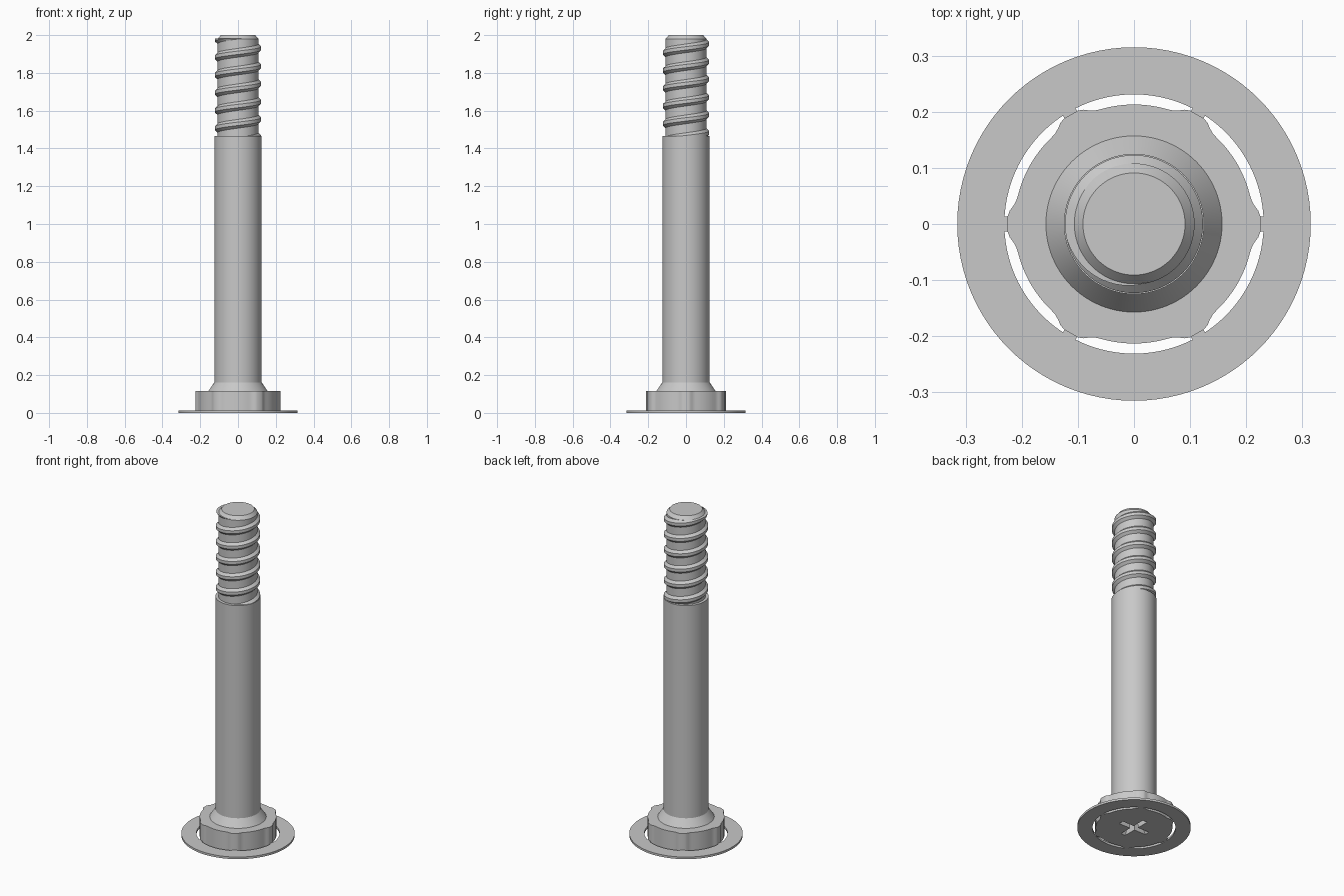
import bpy, bmesh
from math import sin, cos, radians, pi

cube = bpy.data.objects.get("Cube")
if cube:
    bpy.data.objects.remove(cube, do_unlink=True)

steel = bpy.data.materials.new("plain grey")
steel.use_nodes = True
GREY = (0.58, 0.58, 0.58, 1)
steel.diffuse_color = GREY
steel.node_tree.nodes["Principled BSDF"].inputs["Base Color"].default_value = GREY


def loft(name, rings, caps=(True, True), wrap=False):
    """Skin a row of matching closed loops, with optional end caps."""
    bm = bmesh.new()
    loops = [[bm.verts.new(p) for p in ring] for ring in rings]
    n = len(loops[0])
    pairs = list(zip(loops, loops[1:]))
    if wrap:
        pairs.append((loops[-1], loops[0]))
    for a, b in pairs:
        for i in range(n):
            j = (i + 1) % n
            bm.faces.new((a[i], a[j], b[j], b[i]))
    if not wrap:
        if caps[0]:
            bm.faces.new(loops[0][::-1])
        if caps[1]:
            bm.faces.new(loops[-1])
    bmesh.ops.recalc_face_normals(bm, faces=bm.faces)
    mesh = bpy.data.meshes.new(name)
    bm.to_mesh(mesh)
    bm.free()
    mesh.materials.append(steel)
    obj = bpy.data.objects.new(name, mesh)
    bpy.context.collection.objects.link(obj)
    return obj


def select(obj):
    bpy.ops.object.select_all(action='DESELECT')
    obj.select_set(True)
    bpy.context.view_layer.objects.active = obj


def smooth(obj):
    select(obj)
    bpy.ops.object.shade_smooth_by_angle(angle=radians(30))


def circle(r, z, n=96):
    return [(r * cos(2 * pi * i / n), r * sin(2 * pi * i / n), z) for i in range(n)]


# Head outline: a round with six small lobes
LOBE = ((-13.5, 0.213), (-11, 0.214), (-8.5, 0.2175), (-6, 0.223), (-3.5, 0.2255),
        (0, 0.225), (3.5, 0.2255), (6, 0.223), (8.5, 0.2175), (11, 0.214), (13.5, 0.213))
ARC = [(a, 0.213) for a in (18, 22, 26, 30, 34, 38, 42)]


def head_outline(z):
    return [(r * cos(radians(a + k * 60)), r * sin(radians(a + k * 60)), z)
            for k in range(6) for a, r in LOBE + tuple(ARC)]


head = loft("head", [head_outline(0), head_outline(0.115)])


# Tapered cross recess cut into the underside of the head
def cross(length, w, z):
    quarter = [(length, -w), (length, w), (w, w)]
    pts = []
    for _ in range(4):
        pts += [(x, y, z) for x, y in quarter]
        quarter = [(-y, x) for x, y in quarter]
    return pts


cutter = loft("recess_cutter", [cross(0.1, 0.016, -0.01), cross(0.045, 0.012, 0.095)])
cutter.hide_render = True
cut = head.modifiers.new("recess", 'BOOLEAN')
cut.operation = 'DIFFERENCE'
cut.solver = 'EXACT'
cut.object = cutter
select(head)
bpy.ops.object.modifier_apply(modifier=cut.name)
bpy.data.objects.remove(cutter, do_unlink=True)
smooth(head)

# Flared neck and plain shank
smooth(loft("shank", [circle(0.157, 0.115), circle(0.125, 0.162), circle(0.125, 1.465)],
            caps=(False, True)))

# Threaded core with chamfered tip
smooth(loft("thread_core", [circle(0.108, 1.46), circle(0.108, 1.98), circle(0.091, 2.0)],
            caps=(False, True)))

# Right-handed helical ridge, flattened and fading out at the tip
PITCH, STEPS, TOP = 0.094, 64, 1.982
end_turn = 300 / 360
rings = []
for i in range(int(-5.3 * STEPS), int(end_turn * STEPS) + 1):
    turn = i / STEPS
    z = 1.93 + PITCH * turn
    fade = min(1, max(0, (end_turn - turn) / 0.3))
    crest = 0.104 + 0.019 * fade
    profile = ((0.104, -0.027), (crest, -0.009), (crest, 0.009), (0.104, 0.027))
    t = 2 * pi * turn
    rings.append([(r * cos(t), r * sin(t), min(z + dz, TOP - 0.0005 * k))
                  for k, (r, dz) in zip((3, 2, 1, 0), profile)])
smooth(loft("thread_ridge", rings))

# Thin flat brim ring around the head
THICK = 0.013
smooth(loft("brim", [circle(0.231, 0), circle(0.315, 0), circle(0.315, THICK),
                     circle(0.231, THICK)], wrap=True))

# Six small bridges joining brim and head
for k in range(6):
    a = radians(60 * k)
    flat = [(0.22, -0.013), (0.234, -0.013), (0.234, 0.013), (0.22, 0.013)]
    loft(f"brim_bridge_{k + 1}",
         [[(x * cos(a) - y * sin(a), x * sin(a) + y * cos(a), z) for x, y in flat]
          for z in (0, THICK)])
